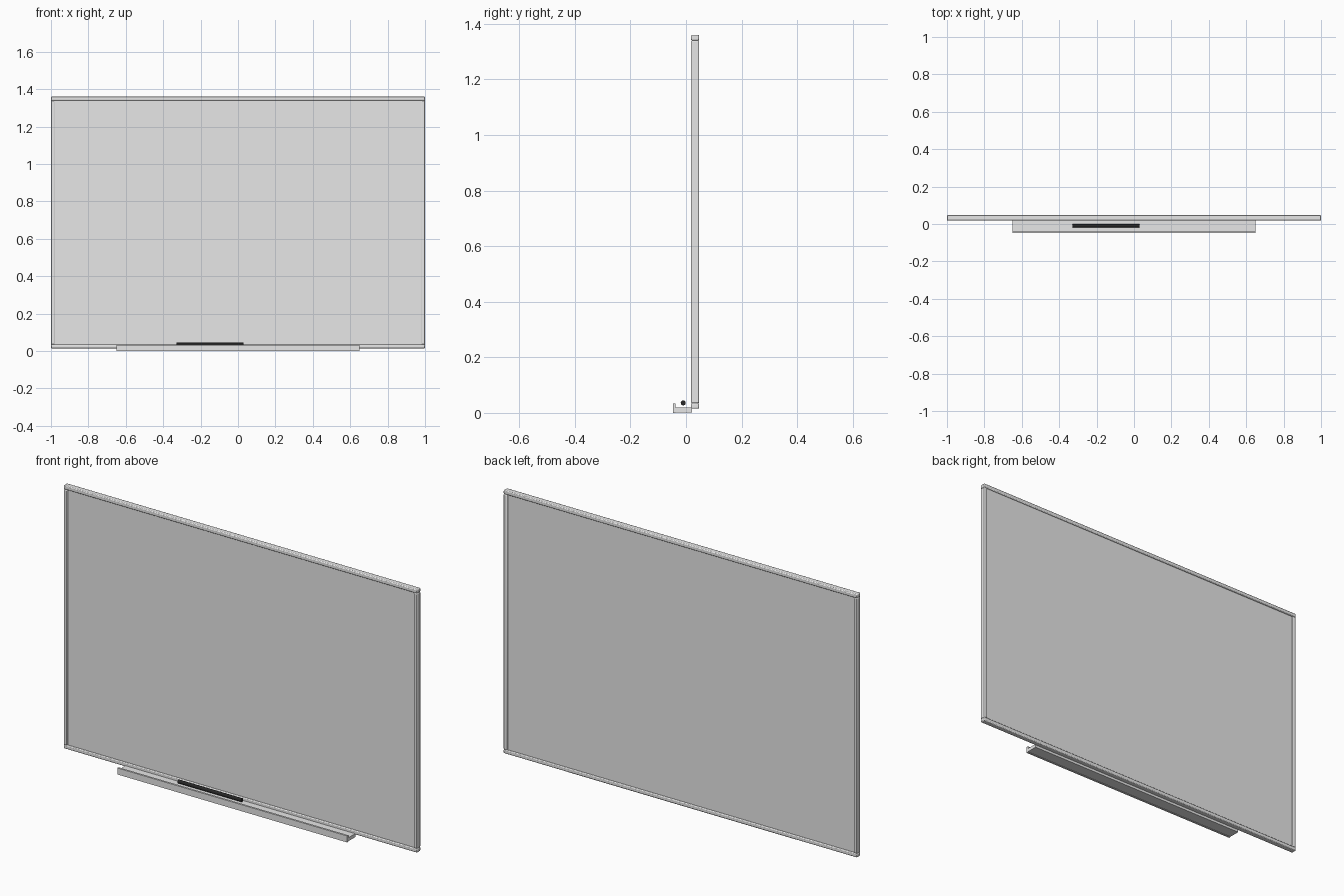
import bpy
import math

cube = bpy.data.objects.get("Cube")
if cube:
    bpy.data.objects.remove(cube, do_unlink=True)


def material(name, value):
    m = bpy.data.materials.new(name)
    m.use_nodes = True
    colour = (value, value, value, 1)
    m.diffuse_color = colour
    m.node_tree.nodes["Principled BSDF"].inputs["Base Color"].default_value = colour
    return m


grey = material("light grey", 0.8)
black = material("marker black", 0.02)


def finish(obj, name, mat, bevel):
    obj.name = name
    obj.data.materials.append(mat)
    if bevel:
        mod = obj.modifiers.new("soft edges", "BEVEL")
        mod.width = bevel
        mod.segments = 2
    bpy.ops.object.shade_smooth_by_angle()


def box(name, low, high, mat=grey, bevel=0.0):
    centre = [(a + b) / 2 for a, b in zip(low, high)]
    bpy.ops.mesh.primitive_cube_add(size=1, location=centre)
    obj = bpy.context.object
    obj.scale = [b - a for a, b in zip(low, high)]
    bpy.ops.object.transform_apply(location=False, scale=True)
    finish(obj, name, mat, bevel)


def rod(name, x0, x1, radius, mat):
    bpy.ops.mesh.primitive_cylinder_add(
        vertices=16, radius=radius, depth=x1 - x0,
        location=((x0 + x1) / 2, -0.01, 0.036), rotation=(0, math.pi / 2, 0))
    finish(bpy.context.object, name, mat, 0)


FRONT, BACK = 0.018, 0.047
BOTTOM, TOP, RAIL = 0.015, 1.36, 0.02

# Writing panel, recessed inside the frame
box("writing_panel", (-0.985, 0.025, BOTTOM + 0.01), (0.985, 0.04, TOP - 0.01))

# Frame
box("bottom_rail", (-1, FRONT, BOTTOM), (1, BACK, BOTTOM + RAIL), bevel=0.004)
box("top_rail", (-1, FRONT, TOP - RAIL), (1, BACK, TOP), bevel=0.004)
for side, name in ((-1, "right_upright"), (1, "left_upright")):
    x0, x1 = sorted((side, side * (1 - RAIL)))
    box(name, (x0, FRONT, BOTTOM + RAIL), (x1, BACK, TOP - RAIL), bevel=0.004)

# Marker tray
box("tray_floor", (-0.65, -0.037, 0.002), (0.65, 0.022, 0.02))
box("tray_lip", (-0.65, -0.047, 0), (0.65, -0.037, 0.033))

# Marker
rod("marker_barrel", -0.33, 0.03, 0.009, black)
